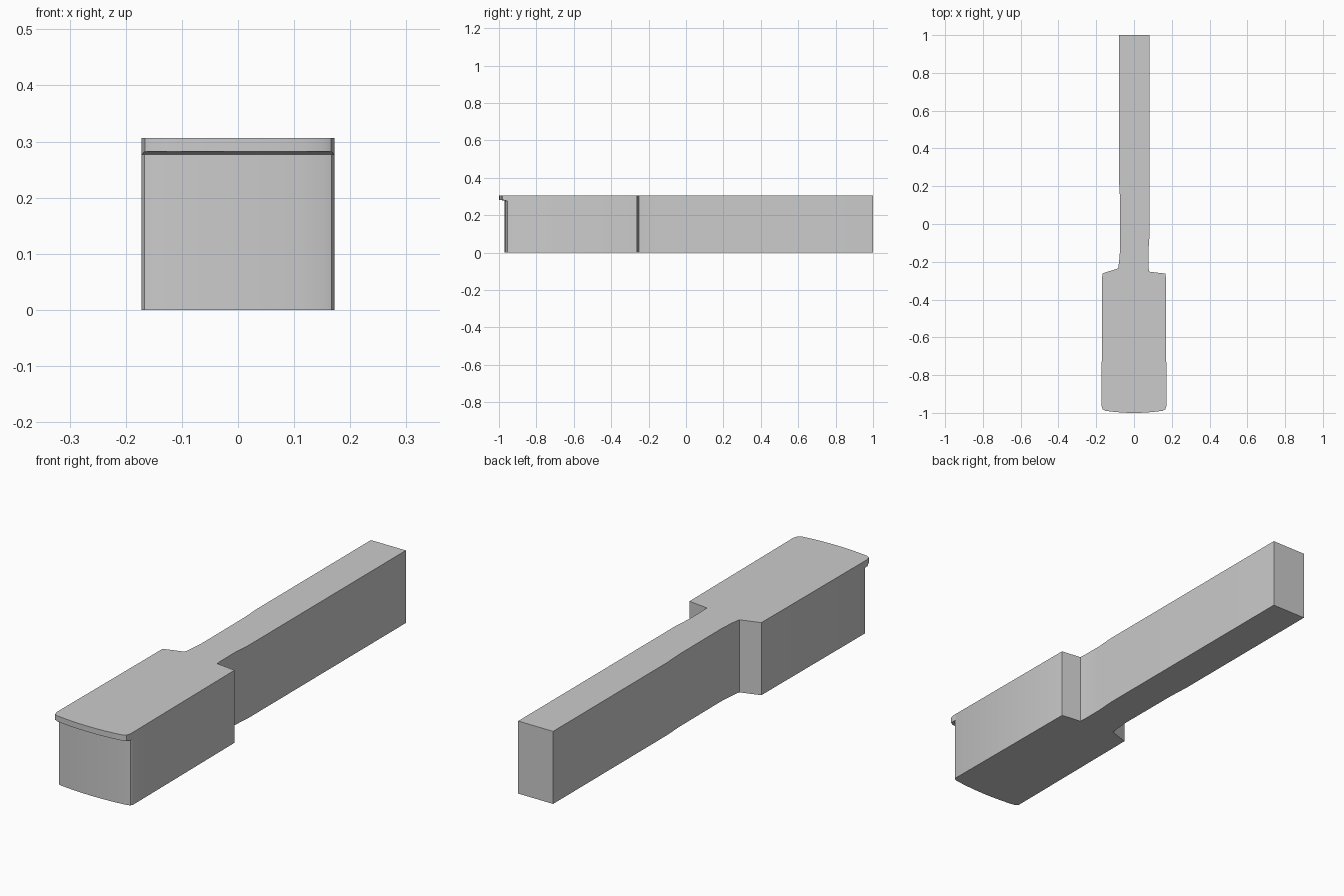
import bpy
import bmesh
import math

cube = bpy.data.objects.get("Cube")
if cube:
    bpy.data.objects.remove(cube, do_unlink=True)

HEIGHT = 0.306
LIP_BOTTOM = 0.277

grey = bpy.data.materials.new("plain_grey")
grey.use_nodes = True
grey.diffuse_color = (0.6, 0.6, 0.6, 1)
grey.node_tree.nodes["Principled BSDF"].inputs["Base Color"].default_value = (0.6, 0.6, 0.6, 1)


def prism(name, outline, bottom, top, smooth_angle):
    """Extrude a plan outline; bottom is a function giving z for each point."""
    bm = bmesh.new()
    low = [bm.verts.new((x, y, bottom(x, y))) for x, y in outline]
    high = [bm.verts.new((x, y, top)) for x, y in outline]
    bm.faces.new(low)
    bm.faces.new(high)
    for i in range(len(outline)):
        j = (i + 1) % len(outline)
        bm.faces.new((low[i], low[j], high[j], high[i]))
    bmesh.ops.recalc_face_normals(bm, faces=bm.faces)
    mesh = bpy.data.meshes.new(name)
    bm.to_mesh(mesh)
    bm.free()
    mesh.materials.append(grey)
    obj = bpy.data.objects.new(name, mesh)
    bpy.context.collection.objects.link(obj)
    bpy.ops.object.select_all(action="DESELECT")
    obj.select_set(True)
    bpy.context.view_layer.objects.active = obj
    bpy.ops.object.shade_smooth_by_angle(angle=math.radians(smooth_angle))
    return obj


def rounded_front(side_y, corner_y, middle_y, inset):
    """Gently bowed front edge with rounded corners, from -x to +x."""
    half = 0.172
    points = [(-half, side_y), (-half + inset * 0.3, side_y + (corner_y - side_y) * 0.7)]
    span = half - inset
    for i in range(9):
        t = i / 4 - 1
        points.append((t * span, middle_y + (corner_y - middle_y) * t * t))
    points += [(-x, y) for x, y in reversed(points[:2])]
    return points


body_front = rounded_front(-0.945, -0.96, -0.97, 0.018)
lip_front = rounded_front(-0.962, -0.989, -1.0, 0.02)

# Neck and handle, from the +x shoulder round to the -x shoulder
handle = [(0.168, -0.263), (0.079, -0.252), (0.077, -0.22), (0.077, -0.13),
          (0.083, -0.05), (0.083, 1.0), (-0.08, 1.0), (-0.08, 0.24),
          (-0.075, 0.15), (-0.074, -0.14), (-0.079, -0.2), (-0.084, -0.235),
          (-0.168, -0.262)]

# Wide head and narrow handle in one solid
prism("head_and_handle", body_front + handle, lambda x, y: 0.0, HEIGHT, 40)

# Overhanging lip along the top of the front
prism("front_lip", lip_front + body_front[::-1],
      lambda x, y: LIP_BOTTOM + (0.005 if y < -0.98 else 0), HEIGHT, 40)
